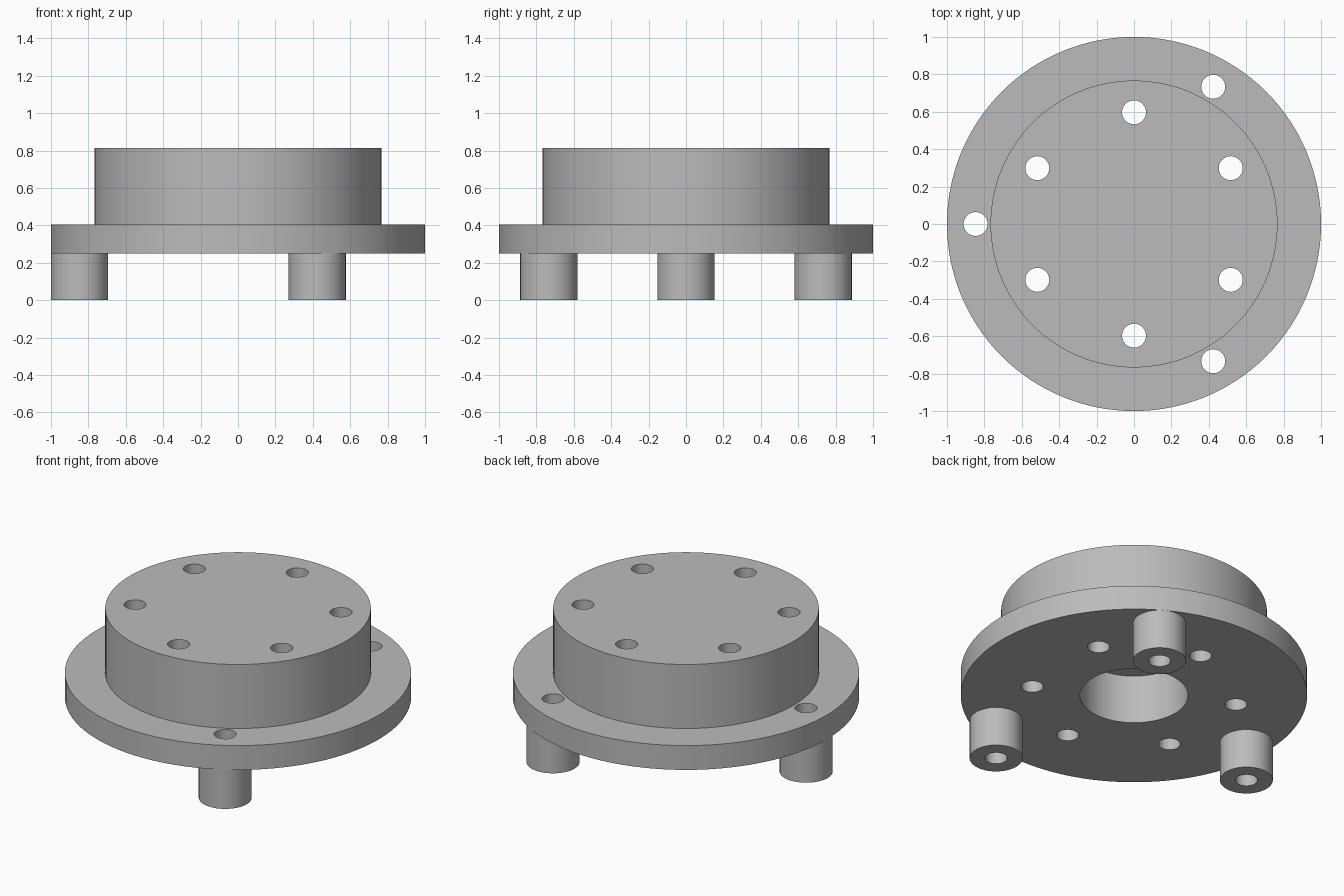
import bpy, bmesh
from math import pi, cos, sin, radians

if "Cube" in bpy.data.objects:
    bpy.data.objects.remove(bpy.data.objects["Cube"], do_unlink=True)

FLOOR, RIM, TOP = 0.25, 0.405, 0.813   # flange underside, flange top, hub top
HOLE_R = 0.064
LEG_CIRCLE, BOLT_CIRCLE = 0.847, 0.597

metal = bpy.data.materials.new("grey metal")
metal.use_nodes = True
colour = (0.50, 0.50, 0.50, 1)
metal.diffuse_color = colour
metal.node_tree.nodes["Principled BSDF"].inputs["Base Color"].default_value = colour


def lathe(name, profile, sides, centre=(0, 0), closed=False):
    """Revolve (radius, height) points; points on the axis become flat caps."""
    bm = bmesh.new()
    rings = []
    for r, z in profile:
        rings.append([bm.verts.new((r * cos(2 * pi * i / sides),
                                    r * sin(2 * pi * i / sides), z))
                      for i in range(sides)])
    for a, b in zip(rings, rings[1:]):
        for i in range(sides):
            j = (i + 1) % sides
            bm.faces.new((a[i], a[j], b[j], b[i]))
    if closed:
        bm.faces.new(rings[0])
        bm.faces.new(rings[-1])
        bmesh.ops.recalc_face_normals(bm, faces=bm.faces)
    mesh = bpy.data.meshes.new(name)
    bm.to_mesh(mesh)
    bm.free()
    mesh.materials.append(metal)
    obj = bpy.data.objects.new(name, mesh)
    obj.location = (*centre, 0)
    bpy.context.collection.objects.link(obj)
    return obj


def circle(radius, count, start):
    return [(radius * cos(radians(start + 360 * i / count)),
             radius * sin(radians(start + 360 * i / count))) for i in range(count)]


def activate(obj):
    bpy.ops.object.select_all(action='DESELECT')
    obj.select_set(True)
    bpy.context.view_layer.objects.active = obj


def smooth(obj):
    activate(obj)
    bpy.ops.object.shade_smooth_by_angle(angle=radians(30))


# Flange and hub with a blind bore underneath
body = lathe("flanged_hub", [(0.312, 0.56), (0.312, FLOOR), (1, FLOOR), (1, RIM),
                             (0.767, RIM), (0.767, TOP)], 128, closed=True)

# Through holes: six in the hub, three in the flange
leg_spots = circle(LEG_CIRCLE, 3, 60)
for spot in circle(BOLT_CIRCLE, 6, 30) + leg_spots:
    cutter = lathe("hole_cutter", [(HOLE_R, 0.1), (HOLE_R, 1)], 48, spot, closed=True)
    cutter.hide_render = True
    mod = body.modifiers.new("hole", 'BOOLEAN')
    mod.operation, mod.solver, mod.object = 'DIFFERENCE', 'EXACT', cutter
    activate(body)
    bpy.ops.object.modifier_apply(modifier=mod.name)
    bpy.data.objects.remove(cutter, do_unlink=True)
smooth(body)

# Three hollow legs
for name, spot in zip(("back_left_leg", "right_leg", "front_left_leg"), leg_spots):
    leg = lathe(name, [(HOLE_R, FLOOR), (HOLE_R, 0), (0.153, 0), (0.153, FLOOR)], 48, spot)
    smooth(leg)
